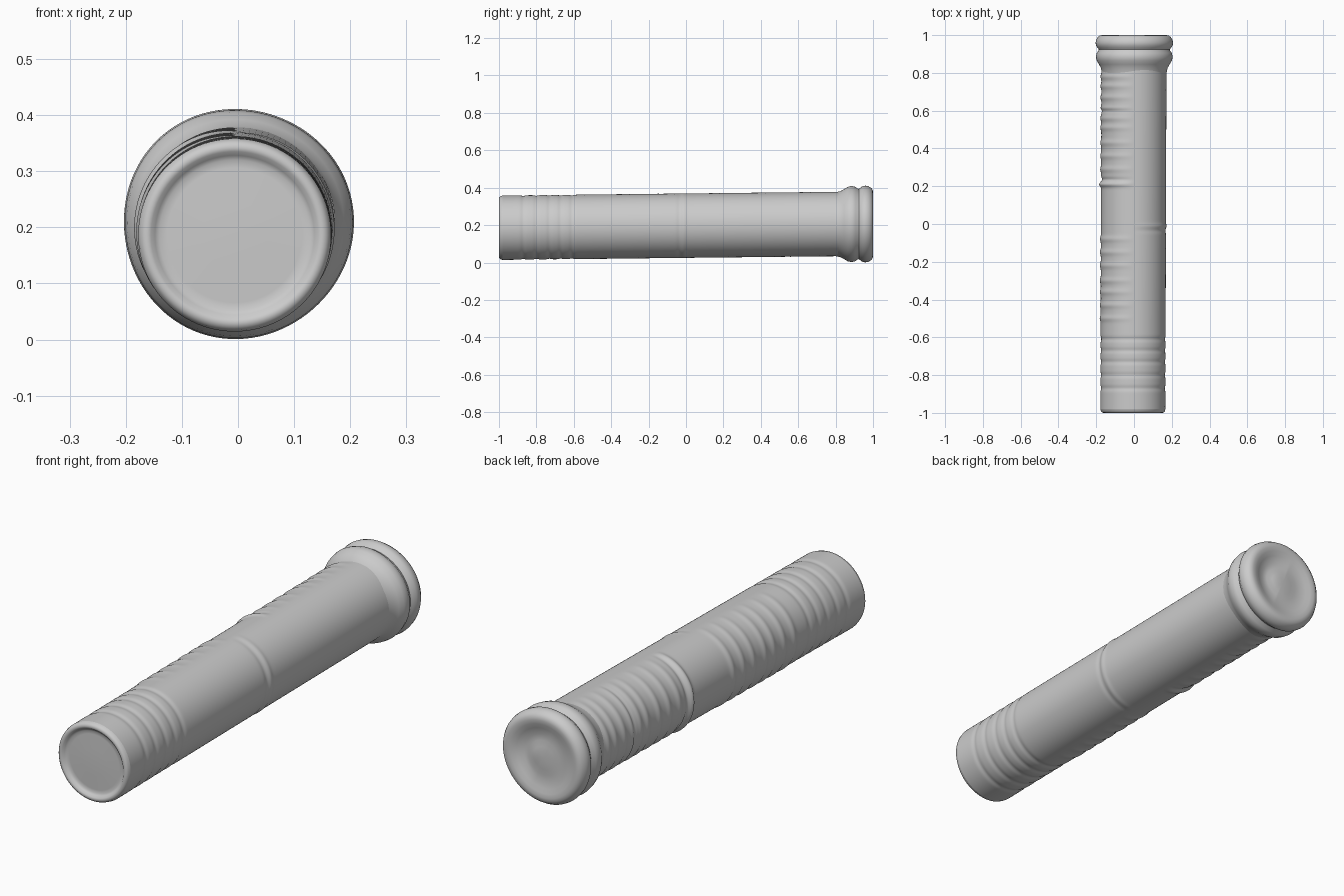
import bpy, bmesh, math

SIDES = 96

cube = bpy.data.objects.get("Cube")
if cube:
    bpy.data.objects.remove(cube, do_unlink=True)

grey = bpy.data.materials.new("plain grey")
grey.use_nodes = True
grey.diffuse_color = (0.6, 0.6, 0.6, 1)
grey.node_tree.nodes["Principled BSDF"].inputs["Base Color"].default_value = (0.6, 0.6, 0.6, 1)


def centre(y):
    # The tube axis leans slightly upward and to the left toward the back
    t = min(1, (y + 1) / 1.9)
    return -0.006 + 0.006 * t, 0.186 + 0.021 * t


def lathe(name, profile, bump=None):
    # Turn (y, radius) points about the leaning axis; zero radius closes the end
    bm = bmesh.new()
    rings = []
    for y, r in profile:
        cx, cz = centre(y)
        if r == 0:
            rings.append([bm.verts.new((cx, y, cz))])
            continue
        ring = []
        for i in range(SIDES):
            a = math.tau * i / SIDES
            rr = r + (bump(y, a) if bump else 0)
            ring.append(bm.verts.new((cx + rr * math.cos(a), y, cz + rr * math.sin(a))))
        rings.append(ring)
    for p, q in zip(rings, rings[1:]):
        for i in range(SIDES):
            j = (i + 1) % SIDES
            if len(p) == 1:
                bm.faces.new((p[0], q[i], q[j]))
            elif len(q) == 1:
                bm.faces.new((p[i], p[j], q[0]))
            else:
                bm.faces.new((p[i], p[j], q[j], q[i]))
    bmesh.ops.recalc_face_normals(bm, faces=bm.faces)
    mesh = bpy.data.meshes.new(name)
    bm.to_mesh(mesh)
    bm.free()
    mesh.materials.append(grey)
    obj = bpy.data.objects.new(name, mesh)
    bpy.context.collection.objects.link(obj)
    bpy.ops.object.select_all(action='DESELECT')
    obj.select_set(True)
    bpy.context.view_layer.objects.active = obj
    bpy.ops.object.shade_smooth_by_angle(angle=math.radians(50))
    return obj


def bell(y, at, width):
    return math.exp(-((y - at) / width) ** 2)


full_grooves = [-0.87, -0.8, -0.73, -0.67, -0.61]
side_ridges = [-0.5, -0.43, -0.36, -0.3, -0.22, -0.15, -0.08,
               0.29, 0.36, 0.43, 0.51, 0.56, 0.61, 0.67, 0.73, 0.78]


def wear(y, a):
    # Shallow rings at the front, half rings on the right side, one on the left
    right = max(0, -math.cos(a)) ** 0.7
    left = max(0, math.cos(a)) ** 0.7
    d = -0.0035 * sum(bell(y, g, 0.012) for g in full_grooves)
    d += 0.005 * right * sum(bell(y, g, 0.015) for g in side_ridges)
    d += 0.011 * right * bell(y, 0.21, 0.013)
    d -= 0.006 * right * (bell(y, 0.235, 0.01) + bell(y, 0.6, 0.01))
    d += 0.003 * left * (bell(y, -0.01, 0.012) - bell(y, -0.035, 0.012))
    return d


# Long tube
STEPS = 300
lathe("tube", [(-0.98 + 1.84 * i / STEPS, 0.172) for i in range(STEPS + 1)], wear)

# Rounded front rim with a shallow dished end
lathe("front_end", [
    (-0.98, 0.172), (-0.992, 0.169), (-0.998, 0.163), (-1.0, 0.156), (-0.998, 0.149),
    (-0.99, 0.142), (-0.985, 0.134), (-0.985, 0.12), (-0.988, 0.06), (-0.988, 0)])


def dent(y, a):
    return 0.002 * math.sin(3 * a + 1)


# Double-beaded collar closing the back
collar = lathe("back_collar", [
    (0.80, 0.171), (0.825, 0.176), (0.845, 0.187), (0.865, 0.199), (0.885, 0.203),
    (0.905, 0.199), (0.917, 0.19), (0.924, 0.188), (0.932, 0.194), (0.945, 0.203),
    (0.96, 0.205), (0.975, 0.202), (0.99, 0.193), (0.998, 0.182), (1.0, 0.168),
    (0.997, 0.15), (0.991, 0.13), (0.986, 0.1), (0.986, 0.075), (0.988, 0.05),
    (0.99, 0.025), (0.99, 0)], dent)

# Crescent-shaped hollow in the back face
for v in collar.data.vertices:
    if v.co.y > 0.98:
        x, z = v.co.x, v.co.z - 0.207
        r = math.hypot(x, z)
        v.co.y -= 0.012 * bell(r, 0.09, 0.035) * max(0, (x + 0.4 * z) / max(r, 0.01))
